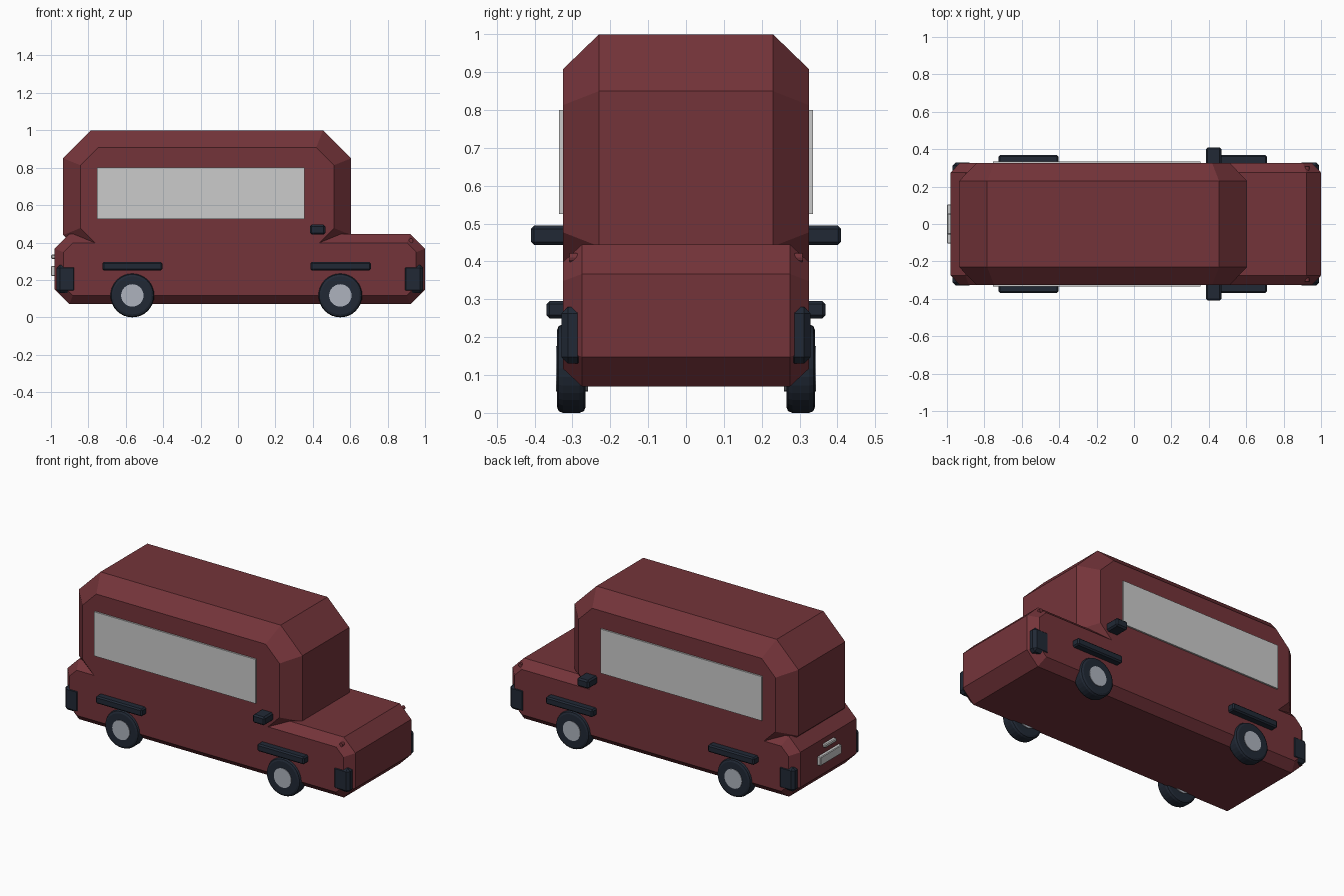
import bpy, bmesh, math
from mathutils import Matrix, Vector

if "Cube" in bpy.data.objects:
    bpy.data.objects.remove(bpy.data.objects["Cube"])


def material(name, rgb):
    m = bpy.data.materials.new(name)
    m.diffuse_color = (*rgb, 1)
    m.use_nodes = True
    m.node_tree.nodes["Principled BSDF"].inputs["Base Color"].default_value = m.diffuse_color
    return m


RED = material("red_paint", (0.175, 0.034, 0.042))
DARK = material("dark_rubber", (0.015, 0.022, 0.036))
SILVER = material("silver", (0.42, 0.45, 0.51))


def finish(name, bm, mat=None):
    bmesh.ops.recalc_face_normals(bm, faces=bm.faces)
    mesh = bpy.data.meshes.new(name)
    bm.to_mesh(mesh)
    bm.free()
    ob = bpy.data.objects.new(name, mesh)
    bpy.context.collection.objects.link(ob)
    if mat:
        mesh.materials.append(mat)
    return ob


def octagon(x0, x1, z0, z1, c):
    return [(x0 + c, z0), (x1 - c, z0), (x1, z0 + c), (x1, z1 - c),
            (x1 - c, z1), (x0 + c, z1), (x0, z1 - c), (x0, z0 + c)]


def shell(name, x0, x1, z0, z1, cut, side_cut, inset, y_in, y_out):
    """Octagonal side profile, chamfered towards both flanks."""
    full = octagon(x0, x1, z0, z1, cut)
    flank = octagon(x0 + inset, x1 - inset, z0 + inset, z1 - inset, side_cut)
    bm = bmesh.new()
    rings = [[bm.verts.new((x, y, z)) for x, z in prof] for y, prof in
             ((-y_out, flank), (-y_in, full), (y_in, full), (y_out, flank))]
    for a, b in zip(rings, rings[1:]):
        for i in range(8):
            j = (i + 1) % 8
            bm.faces.new((a[i], a[j], b[j], b[i]))
    bm.faces.new(rings[0])
    bm.faces.new(rings[-1])
    return finish(name, bm, RED)


def box(name, xs, ys, zs, mat=None, bevel=0.0):
    bm = bmesh.new()
    bmesh.ops.create_cube(bm, size=1)
    for v in bm.verts:
        v.co = Vector([(r[0] + r[1]) / 2 + k * (r[1] - r[0])
                       for k, r in zip(v.co, (xs, ys, zs))])
    if bevel:
        bmesh.ops.bevel(bm, geom=bm.edges[:], offset=bevel, segments=1,
                        affect='EDGES', profile=0.5)
    return finish(name, bm, mat)


def disc(name, x, y0, y1, z, r, mat, bevel=0.0, sides=32):
    bm = bmesh.new()
    bmesh.ops.create_cone(bm, cap_ends=True, segments=sides, radius1=r, radius2=r,
                          depth=abs(y1 - y0),
                          matrix=Matrix.Translation((x, (y0 + y1) / 2, z))
                          @ Matrix.Rotation(math.pi / 2, 4, 'X'))
    if bevel:
        rims = [e for e in bm.edges if any(len(f.verts) > 4 for f in e.link_faces)]
        bmesh.ops.bevel(bm, geom=rims, offset=bevel, segments=2,
                        affect='EDGES', profile=0.5)
    return finish(name, bm, mat)


# Main bodywork
shell("lower_body", -0.98, 1.0, 0.07, 0.445, 0.078, 0.05, 0.047, 0.275, 0.325)
shell("cabin", -0.935, 0.605, 0.29, 1.0, 0.15, 0.095, 0.092, 0.23, 0.325)

# Parts repeated on both flanks
for s, side in ((-1, "right"), (1, "left")):
    def span(a, b):
        return tuple(sorted((s * a, s * b)))

    box(f"{side}_window", (-0.755, 0.355), span(0.30, 0.335), (0.525, 0.80))
    box(f"{side}_mirror", (0.385, 0.467), span(0.30, 0.41), (0.443, 0.495), DARK, 0.009)
    for end, xs, light, wheel in (("rear", (-0.725, -0.405), (-0.97, -0.863), -0.565),
                                  ("front", (0.387, 0.71), (0.88, 0.99), 0.547)):
        box(f"{side}_{end}_arch_trim", xs, span(0.30, 0.368), (0.25, 0.296), DARK, 0.008)
        box(f"{side}_{end}_corner_guard", light, span(0.27, 0.329), (0.13, 0.28), DARK, 0.017)
        disc(f"{side}_{end}_tyre", wheel, s * 0.265, s * 0.341, 0.117, 0.117, DARK, 0.016)
        disc(f"{side}_{end}_hub", wheel, s * 0.259, s * 0.344, 0.117, 0.06, SILVER)
    # Small stud on the bonnet corner
    disc(f"{side}_bonnet_stud", 0.925, s * 0.285, s * 0.308, 0.41, 0.012, RED, sides=12)

# Tail plate and boot handle
box("tail_plate", (-1.0, -0.97), (-0.105, 0.105), (0.22, 0.275), None, 0.004)
box("boot_handle", (-1.0, -0.97), (-0.055, 0.055), (0.313, 0.335), None, 0.005)
